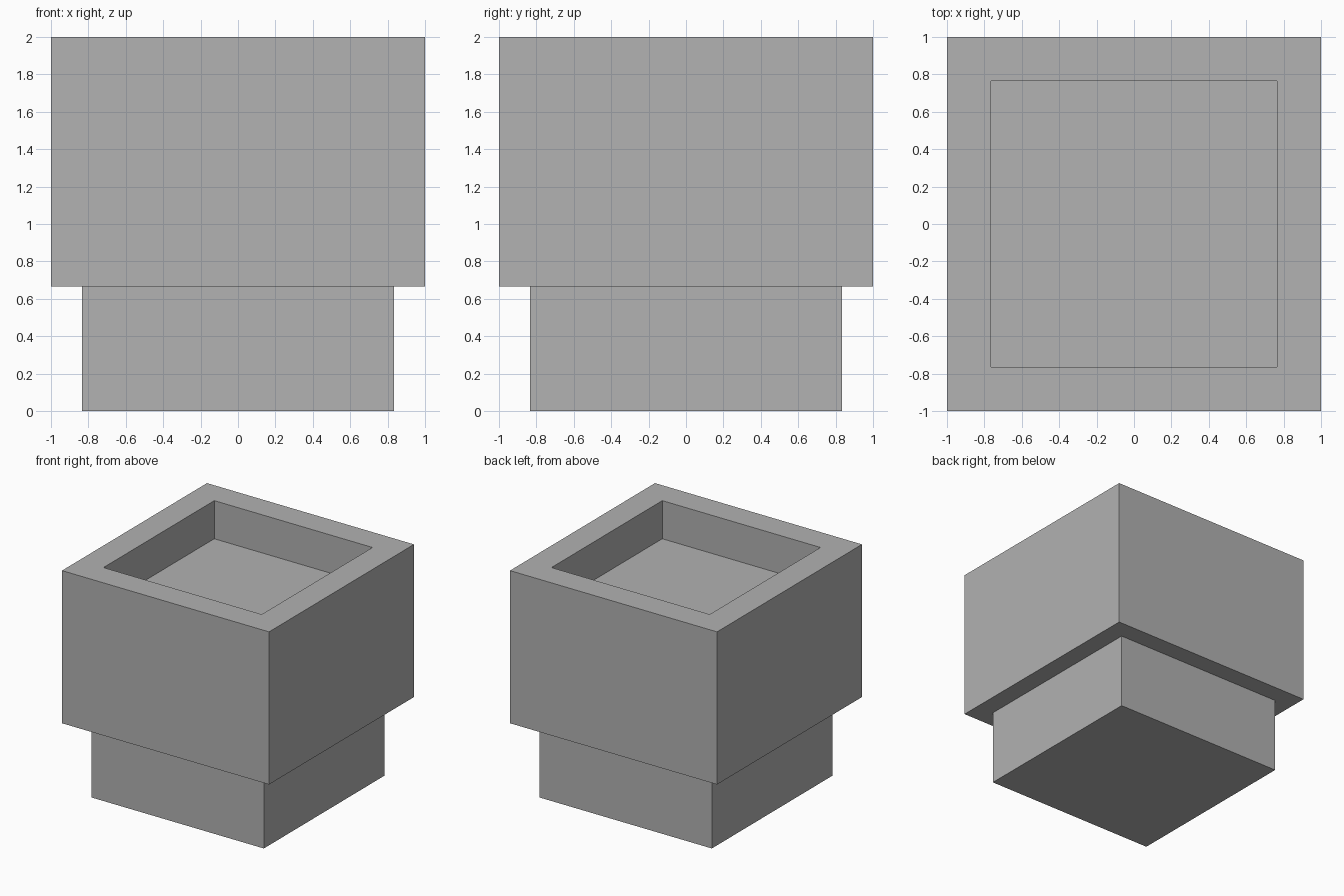
import bpy
import bmesh

if "Cube" in bpy.data.objects:
    bpy.data.objects.remove(bpy.data.objects["Cube"])

grey = bpy.data.materials.new("stone grey")
grey.diffuse_color = (0.445, 0.445, 0.445, 1.0)
grey.use_nodes = True
grey.node_tree.nodes["Principled BSDF"].inputs["Base Color"].default_value = grey.diffuse_color


def block(name, half, bottom, top):
    """Square block with its sides at +-half, returned with its bmesh."""
    bm = bmesh.new()
    bmesh.ops.create_cube(bm, size=1.0)
    for v in bm.verts:
        v.co.x *= 2 * half
        v.co.y *= 2 * half
        v.co.z = top if v.co.z > 0 else bottom
    mesh = bpy.data.meshes.new(name)
    mesh.materials.append(grey)
    obj = bpy.data.objects.new(name, mesh)
    bpy.context.collection.objects.link(obj)
    return obj, bm


# narrow base
base, bm = block("base", 0.833, 0.0, 0.667)
bm.to_mesh(base.data)
bm.free()

# wide planter box with a square recess sunk into its top
box, bm = block("planter_box", 1.0, 0.667, 2.0)
bm.normal_update()
top_face = max(bm.faces, key=lambda f: f.normal.z)
bmesh.ops.inset_region(bm, faces=[top_face], thickness=0.333)
floor = bmesh.ops.extrude_discrete_faces(bm, faces=[top_face])["faces"]
bmesh.ops.translate(bm, verts=floor[0].verts, vec=(0, 0, -0.333))
bmesh.ops.recalc_face_normals(bm, faces=bm.faces)
bm.to_mesh(box.data)
bm.free()
